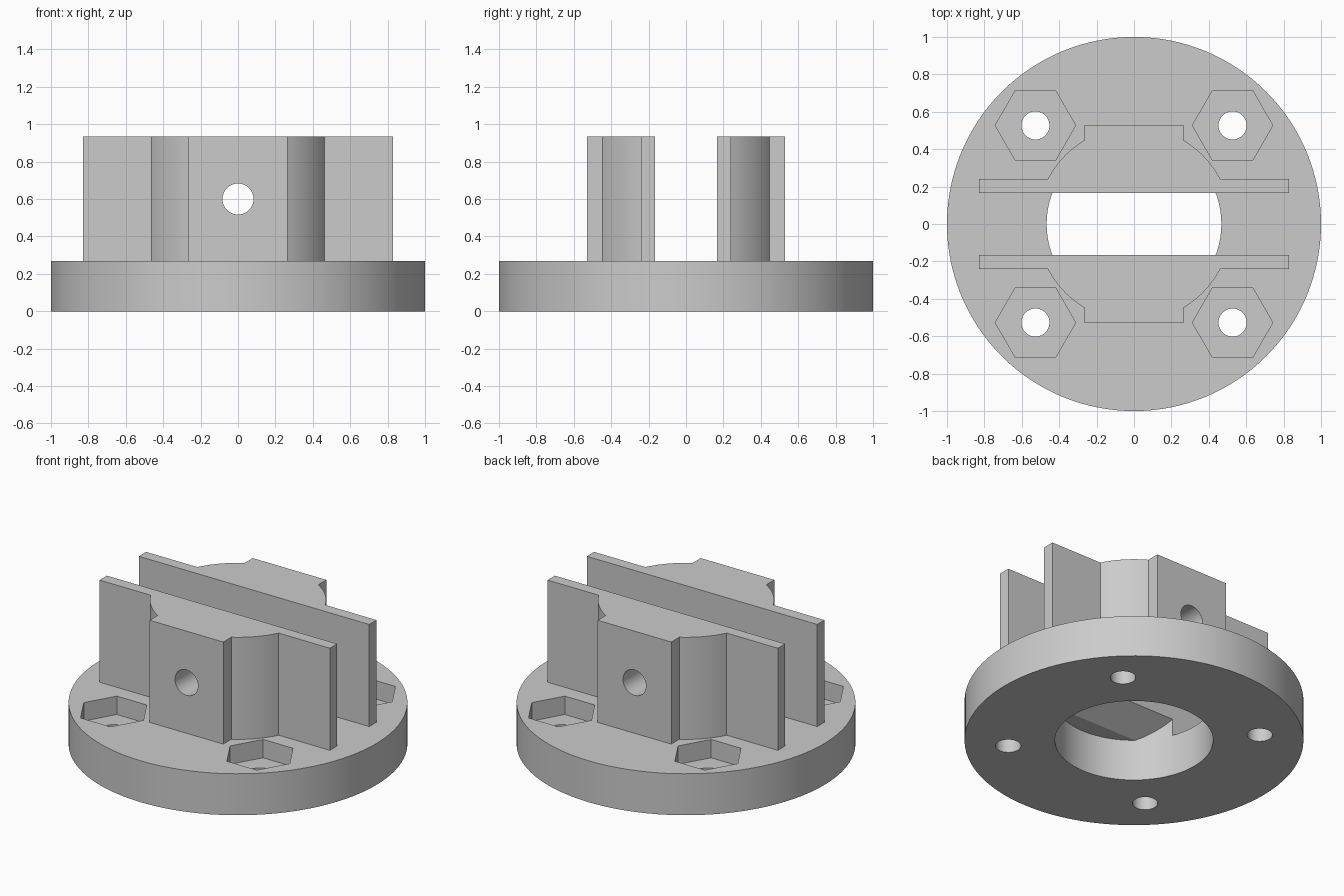
import bpy, bmesh, math

if "Cube" in bpy.data.objects:
    bpy.data.objects.remove(bpy.data.objects["Cube"], do_unlink=True)

grey = bpy.data.materials.new("plain grey")
grey.use_nodes = True
COLOUR = (0.6, 0.6, 0.6, 1)
grey.diffuse_color = COLOUR
grey.node_tree.nodes["Principled BSDF"].inputs["Base Color"].default_value = COLOUR

BASE_TOP, JAW_TOP = 0.27, 0.935
BORE, INNER = 0.467, 0.165
BOLT = 0.527


def prism(name, points, direction):
    """Extrude a closed outline of 3D points along a direction."""
    bm = bmesh.new()
    face = bm.faces.new([bm.verts.new(p) for p in points])
    result = bmesh.ops.extrude_face_region(bm, geom=[face])
    moved = [v for v in result["geom"] if isinstance(v, bmesh.types.BMVert)]
    bmesh.ops.translate(bm, verts=moved, vec=direction)
    bmesh.ops.recalc_face_normals(bm, faces=bm.faces)
    mesh = bpy.data.meshes.new(name)
    bm.to_mesh(mesh)
    bm.free()
    mesh.materials.append(grey)
    obj = bpy.data.objects.new(name, mesh)
    bpy.context.collection.objects.link(obj)
    return obj


def circle(radius, sides, x=0, y=0, z=0):
    steps = [math.tau * i / sides for i in range(sides)]
    return [(x + radius * math.cos(a), y + radius * math.sin(a), z) for a in steps]


def boolean(obj, cutter, operation="DIFFERENCE"):
    mod = obj.modifiers.new(cutter.name, "BOOLEAN")
    mod.object, mod.operation, mod.solver = cutter, operation, "EXACT"
    cutter.hide_render = True
    cutter.hide_set(True)


def finish(obj):
    """Apply the modifiers and smooth only the round walls."""
    bpy.ops.object.select_all(action="DESELECT")
    obj.select_set(True)
    bpy.context.view_layer.objects.active = obj
    bpy.ops.object.convert(target="MESH")
    bpy.ops.object.shade_smooth_by_angle(angle=math.radians(25))


helpers = []


def cut(obj, name, points, direction):
    cutter = prism(name, points, direction)
    helpers.append(cutter)
    boolean(obj, cutter)


# Round base with a central bore, bolt holes and hexagonal nut pockets
base = prism("round_base", circle(1, 128), (0, 0, BASE_TOP))
cut(base, "bore_cutter", circle(BORE, 96, z=-0.1), (0, 0, 0.6))
for x in (-BOLT, BOLT):
    for y in (-BOLT, BOLT):
        cut(base, "bolt_cutter", circle(0.075, 40, x, y, -0.1), (0, 0, 0.6))
        cut(base, "nut_cutter", circle(0.215, 6, x, y, 0.15), (0, 0, 0.3))
finish(base)

# Clamp jaw: thin long plate, rounded shoulders and a square block
R = 0.52
a0, a1 = math.asin(0.24 / R), math.acos(0.265 / R)
arc = [a0 + (a1 - a0) * i / 12 for i in range(13)]
half = [(0.83, INNER), (0.83, 0.24)]
half += [(R * math.cos(a), R * math.sin(a)) for a in arc]
half.append((0.265, 0.53))
outline = half + [(-x, y) for x, y in reversed(half)]
jaw = prism("clamp_jaws", [(x, y, BASE_TOP) for x, y in outline],
            (0, 0, JAW_TOP - BASE_TOP))

# Cross hole through the block
cross = [(x, 0, 0.6 + z) for x, z, _ in circle(0.083, 48)]
cut(jaw, "cross_hole_cutter", cross, (0, 1, 0))

# Sloped relief under the jaw, bounded by the bore
relief = prism("relief_cutter", circle(BORE, 96, z=0.1), (0, 0, 0.5))
wedge = prism("wedge_cutter", [(-1, 0.5, 0.185), (-1, -0.1, 0.185), (-1, -0.1, 0.533)],
              (2, 0, 0))
boolean(relief, wedge, "INTERSECT")
boolean(jaw, relief)
helpers += [relief, wedge]

# Second jaw opposite the first
mirror = jaw.modifiers.new("opposite jaw", "MIRROR")
mirror.use_axis = (False, True, False)
mirror.use_clip = False
mirror.use_mirror_merge = False
finish(jaw)

for helper in helpers:
    bpy.data.objects.remove(helper, do_unlink=True)
